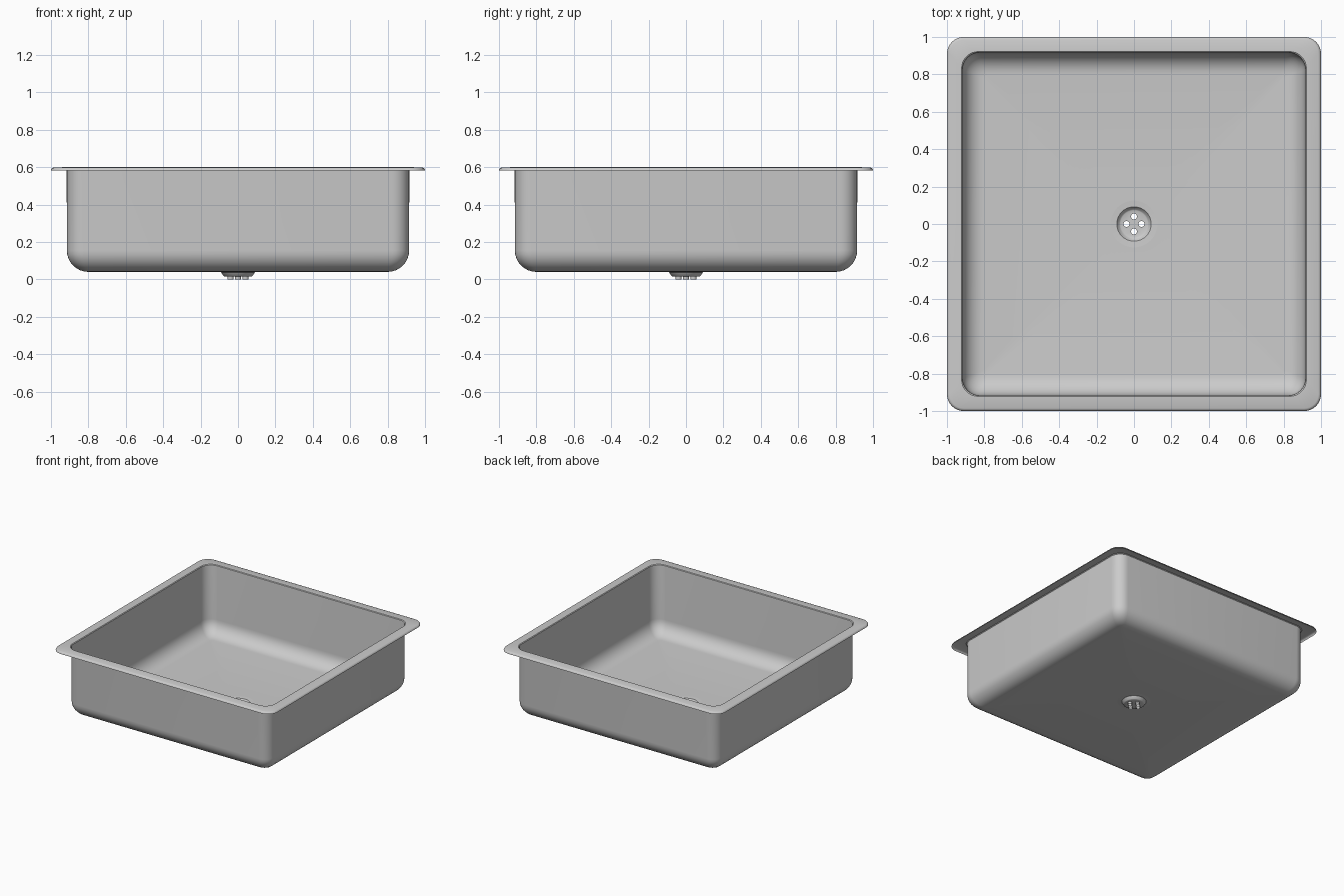
import bpy, bmesh
from math import sin, cos, pi

if "Cube" in bpy.data.objects:
    bpy.data.objects.remove(bpy.data.objects["Cube"])

N = 9  # points per corner


def rounded_square(half, r, z):
    c = half - r
    pts = []
    for q, (sx, sy) in enumerate([(1, 1), (-1, 1), (-1, -1), (1, -1)]):
        for i in range(N):
            a = (q + i / (N - 1)) * pi / 2
            pts.append((sx * c + r * cos(a), sy * c + r * sin(a), z))
    return pts


def circle(r, z, n=4 * N, cx=0, cy=0):
    return [(cx + r * cos((k + 0.5) * 2 * pi / n), cy + r * sin((k + 0.5) * 2 * pi / n), z)
            for k in range(n)]


def loft(bm, rings):
    loops = [[bm.verts.new(p) for p in ring] for ring in rings]
    for a, b in zip(loops, loops[1:]):
        n = len(a)
        for k in range(n):
            j = (k + 1) % n
            bm.faces.new((a[k], a[j], b[j], b[k]))
    return loops


def loop_edges(bm, loop):
    return [bm.edges.get((loop[k - 1], loop[k])) for k in range(len(loop))]


def finish(bm, name):
    me = bpy.data.meshes.new(name)
    bm.to_mesh(me)
    bm.free()
    ob = bpy.data.objects.new(name, me)
    bpy.context.collection.objects.link(ob)
    bpy.ops.object.select_all(action='DESELECT')
    ob.select_set(True)
    bpy.context.view_layer.objects.active = ob
    bpy.ops.object.shade_smooth_by_angle(angle=pi / 6)
    return ob


# Sheet-metal basin: rim lip, wall, rounded bottom, floor
bm = bmesh.new()
rings = [rounded_square(h, r, z) for h, r, z in [
    (1.0, 0.09, 0.582), (0.998, 0.088, 0.589), (0.993, 0.083, 0.595), (0.985, 0.075, 0.598),
    (0.922, 0.09, 0.6), (0.917, 0.09, 0.595), (0.916, 0.09, 0.585)]]
R = 0.115
for i in range(N):
    a = i / (N - 1) * pi / 2
    inset = R * (1 - cos(a))
    rings.append(rounded_square(0.915 - inset, 0.09 - 0.6 * inset, 0.04 + R * (1 - sin(a))))
rings.append(circle(0.125, 0.04))
loft(bm, rings)
finish(bm, "basin")

# Recessed drain cup with perforated plate and four short outlet tubes
bm = bmesh.new()
cup = loft(bm, [circle(0.125, 0.04), circle(0.092, 0.038), circle(0.088, 0.033),
                circle(0.078, 0.018), circle(0.072, 0.015)])
edges = loop_edges(bm, cup[-1])
for x, y in [(0.04, 0), (0, 0.04), (-0.04, 0), (0, -0.04)]:
    tube = loft(bm, [circle(0.016, 0.015, 16, x, y), circle(0.016, 0.0, 16, x, y)])
    edges += loop_edges(bm, tube[0])
fill = bmesh.ops.triangle_fill(bm, use_beauty=True, use_dissolve=False, edges=edges, normal=(0, 0, 1))
bm.normal_update()
for f in fill["geom"]:
    if isinstance(f, bmesh.types.BMFace) and f.normal.z < 0:
        f.normal_flip()
finish(bm, "drain")
